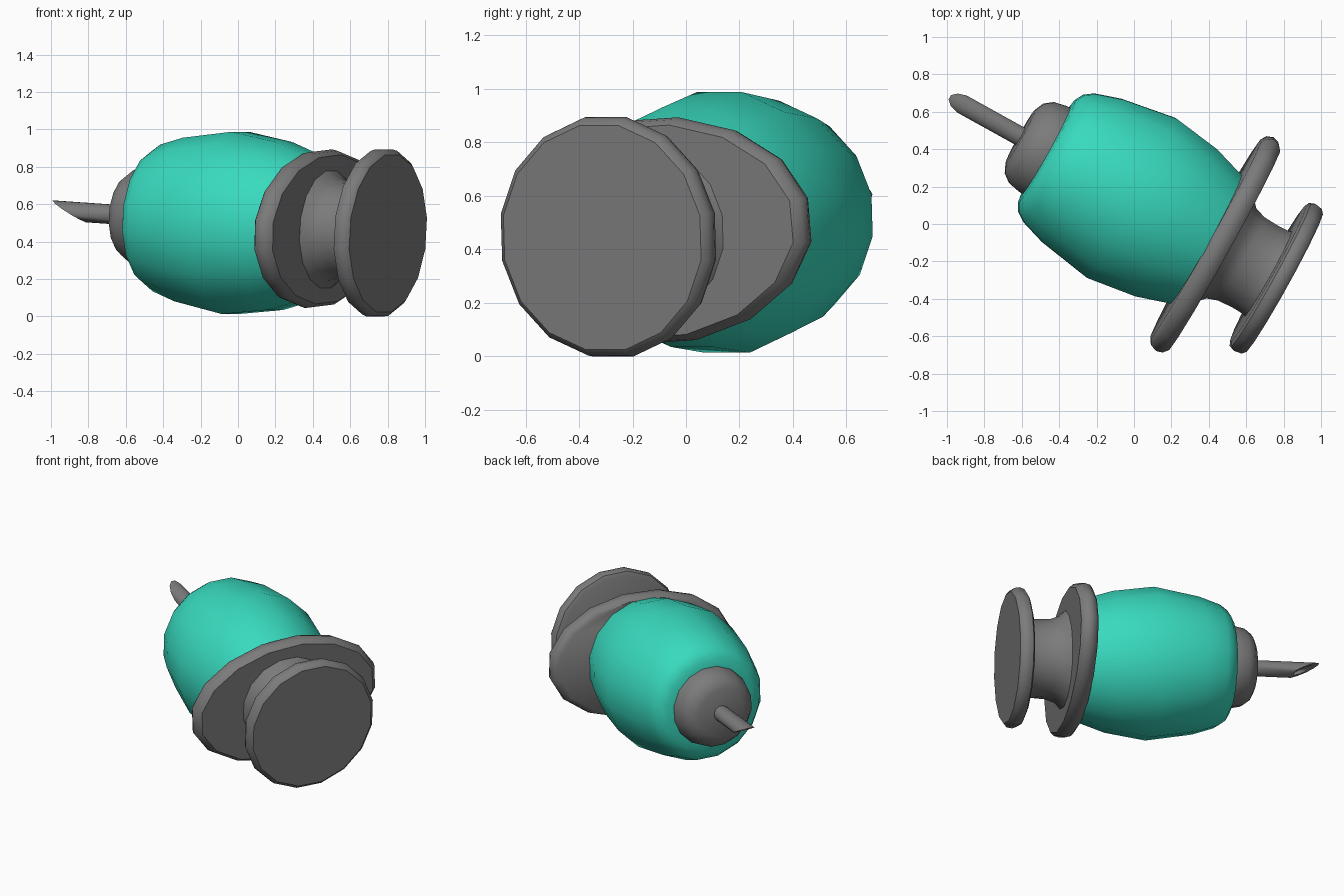
import bpy, bmesh, math
from mathutils import Matrix, Vector

if "Cube" in bpy.data.objects:
    bpy.data.objects.remove(bpy.data.objects["Cube"])

# Local frame: local z runs along the syringe axis (towards the needle), local x is sideways, local y is down
axis = Vector((-0.875, 0.485, 0.061)).normalized()
side = Vector((0.485, 0.875, 0)).normalized()
down = axis.cross(side)
FRAME = Matrix.Translation(side * 0.115 + Vector((0, 0, 0.495))) @ \
    Matrix((side, down, axis)).transposed().to_4x4()


def material(name, rgb):
    m = bpy.data.materials.new(name)
    m.diffuse_color = (*rgb, 1)
    m.use_nodes = True
    m.node_tree.nodes["Principled BSDF"].inputs["Base Color"].default_value = m.diffuse_color
    return m


grey = material("mid grey", (0.2, 0.2, 0.2))
teal = material("teal", (0.04, 0.7, 0.52))


def turned(name, profile, mat, sides=16, sx=1.0, sy=1.0, roll=0.0, shape=None):
    """Revolve (distance along axis, radius) points and cap both ends."""
    bm = bmesh.new()
    fit = 1 / math.cos(math.pi / sides)
    rings = []
    for s, r in profile:
        ring = []
        for i in range(sides):
            a = 2 * math.pi * (i + 0.5) / sides
            ring.append(bm.verts.new((r * fit * sx * math.cos(a), r * fit * sy * math.sin(a), s)))
        rings.append(ring)
    for lo, hi in zip(rings, rings[1:]):
        for i in range(sides):
            j = (i + 1) % sides
            bm.faces.new((lo[i], lo[j], hi[j], hi[i]))
    bm.faces.new(rings[0][::-1])
    bm.faces.new(rings[-1])
    if shape:
        shape(rings)
    bmesh.ops.recalc_face_normals(bm, faces=bm.faces[:])
    bm.transform(FRAME @ Matrix.Rotation(roll, 4, 'Z'))
    me = bpy.data.meshes.new(name)
    bm.to_mesh(me)
    bm.free()
    me.materials.append(mat)
    ob = bpy.data.objects.new(name, me)
    bpy.context.collection.objects.link(ob)
    bpy.ops.object.select_all(action='DESELECT')
    ob.select_set(True)
    bpy.context.view_layer.objects.active = ob
    bpy.ops.object.shade_smooth_by_angle(angle=math.radians(40))
    return ob


# Bulging barrel
turned("barrel", [(-0.42, 0.375), (-0.38, 0.39), (-0.19, 0.45), (0.08, 0.488), (0.38, 0.438),
                  (0.52, 0.393), (0.57, 0.358), (0.597, 0.31), (0.605, 0.24)], teal)

# Rounded hub that holds the needle
turned("needle_hub", [(0.55, 0.265), (0.62, 0.262), (0.69, 0.247), (0.735, 0.213), (0.76, 0.16)], grey)

# Oval finger flange
turned("finger_flange", [(-0.375, 0.93), (-0.395, 0.98), (-0.43, 1), (-0.465, 0.985), (-0.49, 0.94)],
       grey, sx=0.648, sy=0.418, roll=math.radians(-3.5))

# Plunger rod, flared at the flange
turned("plunger_rod", [(-0.47, 0.325), (-0.495, 0.31), (-0.53, 0.275), (-0.59, 0.255),
                       (-0.68, 0.25), (-0.74, 0.253), (-0.78, 0.265)], grey)

# Round thumb pad
turned("thumb_pad", [(-0.757, 0.41), (-0.77, 0.437), (-0.80, 0.448), (-0.835, 0.442), (-0.855, 0.42)], grey)


# Hollow needle: the two tip rings are slanted so the opening faces down
def slant(rings):
    for ring in rings[1:3]:
        for v in ring:
            v.co.z = 1.09 - v.co.y / 0.052 * 0.105


turned("needle", [(0.72, 0.052), (1.0, 0.052), (1.0, 0.032), (0.9, 0.03)], grey, sides=12, shape=slant)
